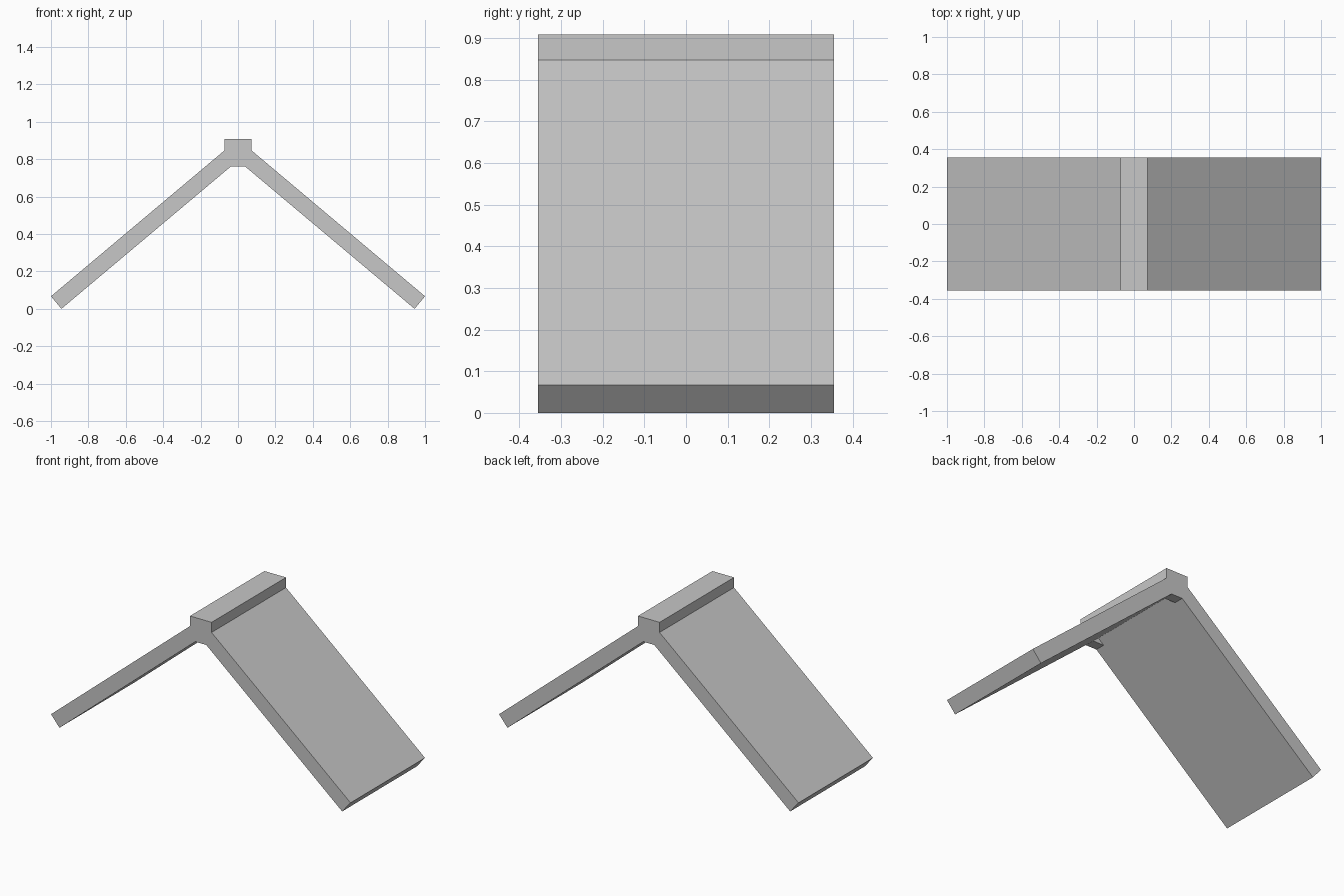
import bpy
import bmesh

cube = bpy.data.objects.get("Cube")
if cube:
    bpy.data.objects.remove(cube, do_unlink=True)

HALF_DEPTH = 0.355
WEB = 0.06  # thickness of the end webs under the ridge

grey = bpy.data.materials.new("plain grey")
grey.use_nodes = True
colour = (0.57, 0.57, 0.57, 1)
grey.diffuse_color = colour
grey.node_tree.nodes["Principled BSDF"].inputs["Base Color"].default_value = colour


def extrude_profile(name, half, y0, y1):
    """Mirror a half outline (x, z) across x = 0 and extrude it along y."""
    outline = half + [(-x, z) for x, z in reversed(half) if x > 0]
    bm = bmesh.new()
    face = bm.faces.new([bm.verts.new((x, y0, z)) for x, z in outline])
    result = bmesh.ops.extrude_face_region(bm, geom=[face])
    moved = [v for v in result["geom"] if isinstance(v, bmesh.types.BMVert)]
    bmesh.ops.translate(bm, verts=moved, vec=(0, y1 - y0, 0))
    bmesh.ops.recalc_face_normals(bm, faces=bm.faces)
    mesh = bpy.data.meshes.new(name)
    bm.to_mesh(mesh)
    bm.free()
    mesh.materials.append(grey)
    obj = bpy.data.objects.new(name, mesh)
    bpy.context.collection.objects.link(obj)
    return obj


# Two sloping panels with the raised ridge block, one continuous section
extrude_profile(
    "ridge_and_panels",
    [(0, 0.793), (0.944, 0), (1, 0.067), (0.072, 0.847), (0.072, 0.908)],
    -HALF_DEPTH, HALF_DEPTH)

# Small flat-bottomed webs in the inner corner at each end
for name, y0, y1 in (("front_web", -HALF_DEPTH, WEB - HALF_DEPTH),
                     ("back_web", HALF_DEPTH - WEB, HALF_DEPTH)):
    extrude_profile(name, [(0, 0.793), (0.037, 0.762)], y0, y1)
